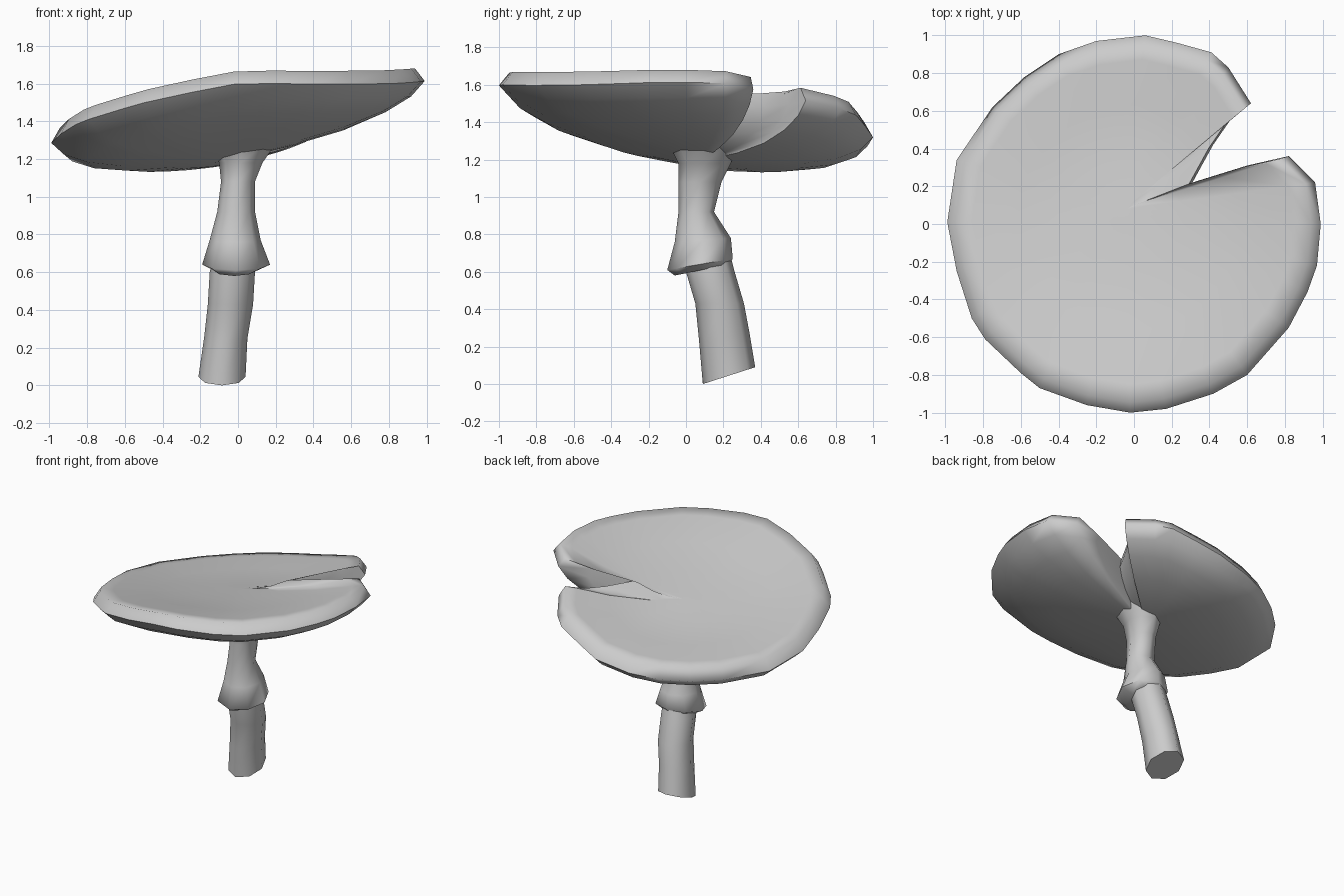
import bpy, bmesh, math
from mathutils import Vector

cube = bpy.data.objects.get("Cube")
if cube:
    bpy.data.objects.remove(cube, do_unlink=True)

# Single plain clay colour
clay = bpy.data.materials.new("light_grey_clay")
clay.use_nodes = True
grey = (0.6, 0.6, 0.6, 1)
clay.diffuse_color = grey
clay.node_tree.nodes["Principled BSDF"].inputs["Base Color"].default_value = grey


def loft(name, rings, sharp_angle):
    """Skin a stack of equal rings and close both ends with a fan."""
    bm = bmesh.new()
    loops = [[bm.verts.new(p) for p in ring] for ring in rings]
    count = len(loops[0])
    for low, high in zip(loops, loops[1:]):
        for i in range(count):
            j = (i + 1) % count
            bm.faces.new((low[i], low[j], high[j], high[i]))
    for ring, loop in ((rings[0], loops[0]), (rings[-1], loops[-1])):
        pole = bm.verts.new(sum(ring, Vector()) / count)
        for i in range(count):
            bm.faces.new((loop[i], loop[(i + 1) % count], pole))
    bmesh.ops.recalc_face_normals(bm, faces=bm.faces)
    mesh = bpy.data.meshes.new(name)
    bm.to_mesh(mesh)
    bm.free()
    mesh.materials.append(clay)
    obj = bpy.data.objects.new(name, mesh)
    bpy.context.collection.objects.link(obj)
    bpy.ops.object.select_all(action='DESELECT')
    obj.select_set(True)
    bpy.context.view_layer.objects.active = obj
    bpy.ops.object.shade_smooth_by_angle(angle=math.radians(sharp_angle))
    return obj


# Cap: outline with a wedge-shaped split, starting at the split's inner end
outline = [
    (.31, .22), (.42, .42), (.51, .55), (.62, .64), (.5, .83), (.41, .91),
    (.23, .96), (.06, 1), (-.2, .97), (-.4, .9), (-.58, .78), (-.75, .62),
    (-.94, .34), (-.99, .01), (-.94, -.25), (-.86, -.5), (-.79, -.61),
    (-.6, -.79), (-.5, -.87), (-.25, -.96), (-.02, -1), (.17, -.98),
    (.42, -.9), (.6, -.8), (.82, -.55), (.92, -.36), (.97, -.22),
    (.99, 0), (.96, .22), (.82, .36), (.6, .31)]
hub = Vector((-.05, .08))


def tilt_height(x, y):
    """Height of the tilted, slightly twisted cap at a point."""
    return 1.45 + .165 * x - .15 * y + .15 * max(0, x) * y


def cap_ring(scale, offset):
    ring = []
    for point in outline:
        p = hub.lerp(Vector(point), scale)
        ring.append(Vector((p.x, p.y, tilt_height(p.x, p.y) + offset)))
    return ring


# (scale, height offset): underside, rim, then the shallow dished top
cap_profile = [(.1, -.23), (.35, -.21), (.6, -.18), (.8, -.13), (.93, -.07),
               (1, 0), (.95, .075), (.86, .07), (.6, .035), (.3, .015), (.08, .02)]
loft("mushroom_cap", [cap_ring(s, o) for s, o in cap_profile], 75)


# Stem parts: each ring is (height, x min, x max, y min, y max, rise toward back)
def stem_ring(z, x0, x1, y0, y1, rise, sides=8):
    ring = []
    for i in range(sides):
        a = math.tau * i / sides
        ring.append(Vector(((x0 + x1) / 2 + (x1 - x0) / 2 * math.cos(a),
                            (y0 + y1) / 2 + (y1 - y0) / 2 * math.sin(a),
                            z + rise * math.sin(a))))
    return ring


lower_stem = [(.045, -.21, .04, .09, .37, .045),
              (.25, -.18, .05, .07, .34, .02),
              (.43, -.16, .08, .05, .31, 0),
              (.6, -.15, .09, 0, .26, 0),
              (.72, -.12, .08, 0, .23, 0)]
loft("lower_stem", [stem_ring(*r) for r in lower_stem], 60)

# Upper stem flares into a drooping skirt below and into the cap above
upper_stem = [(.61, -.13, .09, -.06, .23, .03),
              (.64, -.19, .17, -.1, .25, .03),
              (.77, -.15, .12, -.06, .24, .01),
              (.92, -.11, .09, -.04, .15, 0),
              (1.08, -.09, .09, -.04, .19, 0),
              (1.18, -.1, .13, -.04, .24, 0),
              (1.28, -.16, .2, -.09, .28, 0)]
loft("upper_stem_and_skirt", [stem_ring(*r) for r in upper_stem], 75)
